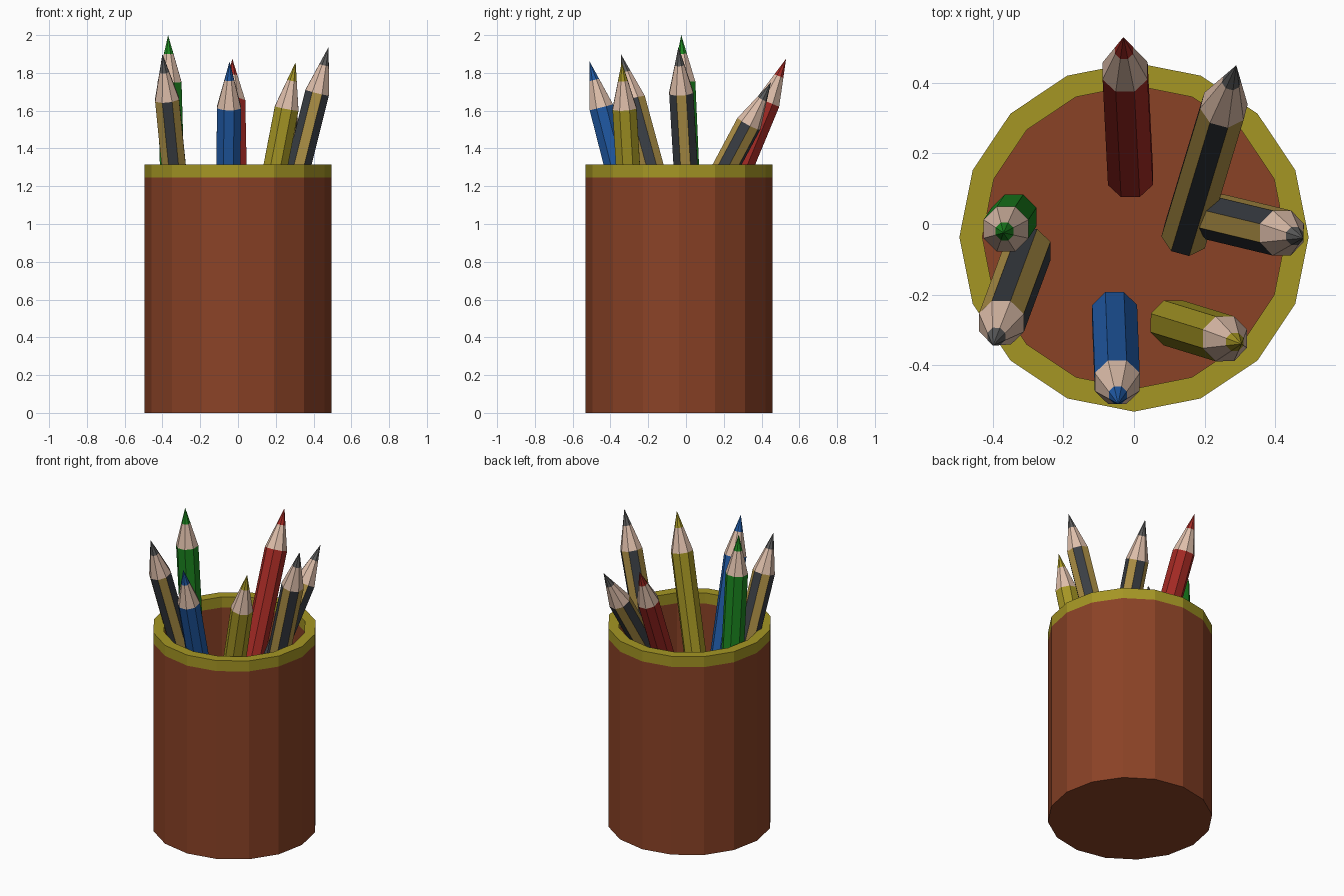
import bpy, bmesh, math
from mathutils import Vector, Quaternion

if "Cube" in bpy.data.objects:
    bpy.data.objects.remove(bpy.data.objects["Cube"])


def material(name, r, g, b):
    m = bpy.data.materials.new(name)
    lin = [((c / 255 + 0.055) / 1.055) ** 2.4 for c in (r, g, b)]
    m.diffuse_color = (*lin, 1)
    m.use_nodes = True
    m.node_tree.nodes["Principled BSDF"].inputs["Base Color"].default_value = m.diffuse_color
    return m


BROWN = material("brown", 138, 66, 38)
OLIVE = material("olive_yellow", 165, 150, 36)
RED = material("red", 165, 42, 36)
BLUE = material("blue", 32, 90, 165)
GREEN = material("green", 28, 136, 32)
DARK = material("charcoal", 58, 62, 68)
GOLD = material("gold", 178, 148, 72)
WOOD = material("pale_wood", 222, 190, 170)
LEAD = material("graphite", 92, 92, 92)


def lathe(name, profile, sides, mats, rule, start=0.0):
    """Flat-faced turned solid; rule(segment, side) gives the material slot."""
    bm = bmesh.new()
    rings = []
    for r, z in profile:
        if r == 0:
            rings.append([bm.verts.new((0, 0, z))] * sides)
        else:
            angles = [start + 2 * math.pi * i / sides for i in range(sides)]
            rings.append([bm.verts.new((r * math.cos(a), r * math.sin(a), z)) for a in angles])
    for s, (lo, hi) in enumerate(zip(rings, rings[1:])):
        for i in range(sides):
            j = (i + 1) % sides
            corners = list(dict.fromkeys((lo[i], lo[j], hi[j], hi[i])))
            bm.faces.new(corners).material_index = rule(s, i)
    bmesh.ops.recalc_face_normals(bm, faces=bm.faces)
    mesh = bpy.data.meshes.new(name)
    bm.to_mesh(mesh)
    bm.free()
    for m in mats:
        mesh.materials.append(m)
    ob = bpy.data.objects.new(name, mesh)
    bpy.context.collection.objects.link(ob)
    return ob


# Hollow cup with a coloured band around the rim
R, RI, BAND, TOP = 0.495, 0.43, 1.245, 1.315
cup = lathe("cup",
            [(0, 0), (R, 0), (R, BAND), (R, TOP), (RI, TOP), (RI, BAND), (RI, 0.07), (0, 0.07)],
            16, [BROWN, OLIVE], lambda s, i: 1 if s in (2, 3, 4) else 0)
cup.location.y = -0.037

# Eight-sided pencils: body, bare wood cone, coloured point
LENGTH, RAD, CONE, POINT = 1.03, 0.069, 0.25, 0.1


def pencil(name, tip, foot, body, second, point, roll=0, swap=0):
    def rule(s, i):
        if s >= 2:
            return s  # wood, then point
        return (i + swap) % 2 if s == 1 else 0

    ob = lathe(name,
               [(0, 0), (RAD, 0), (RAD, LENGTH - CONE), (RAD * POINT / CONE, LENGTH - POINT), (0, LENGTH)],
               8, [body, second, WOOD, point], rule, math.pi / 8)
    tip = Vector(tip)
    flat = Vector((tip.x - foot[0], tip.y - foot[1]))
    axis = Vector((flat.x, flat.y, math.sqrt(LENGTH ** 2 - flat.length_squared))).normalized()
    lean = Vector((0, 0, 1)).rotation_difference(axis)
    ob.rotation_mode = 'QUATERNION'
    ob.rotation_quaternion = lean @ Quaternion((0, 0, 1), math.radians(roll))
    ob.location = tip - axis * LENGTH


pencil("green_pencil", (-0.37, -0.025, 2.0), (-0.34, 0.02), GREEN, GREEN, GREEN)
pencil("red_pencil", (-0.03, 0.53, 1.875), (-0.01, 0.135), RED, RED, RED)
pencil("blue_pencil", (-0.045, -0.51, 1.86), (-0.055, -0.255), BLUE, BLUE, BLUE)
pencil("yellow_pencil", (0.305, -0.34, 1.857), (0.11, -0.28), OLIVE, OLIVE, OLIVE)
# Face 5 of each body looks towards the front
pencil("striped_pencil_left", (-0.40, -0.345, 1.9), (-0.30, -0.075), DARK, GOLD, LEAD, 0, 1)
pencil("striped_pencil_right", (0.48, -0.04, 1.938), (0.23, 0.02), DARK, GOLD, LEAD, 0, 0)
pencil("striped_pencil_back", (0.29, 0.45, 1.75), (0.145, -0.03), DARK, GOLD, LEAD, -15, 1)
